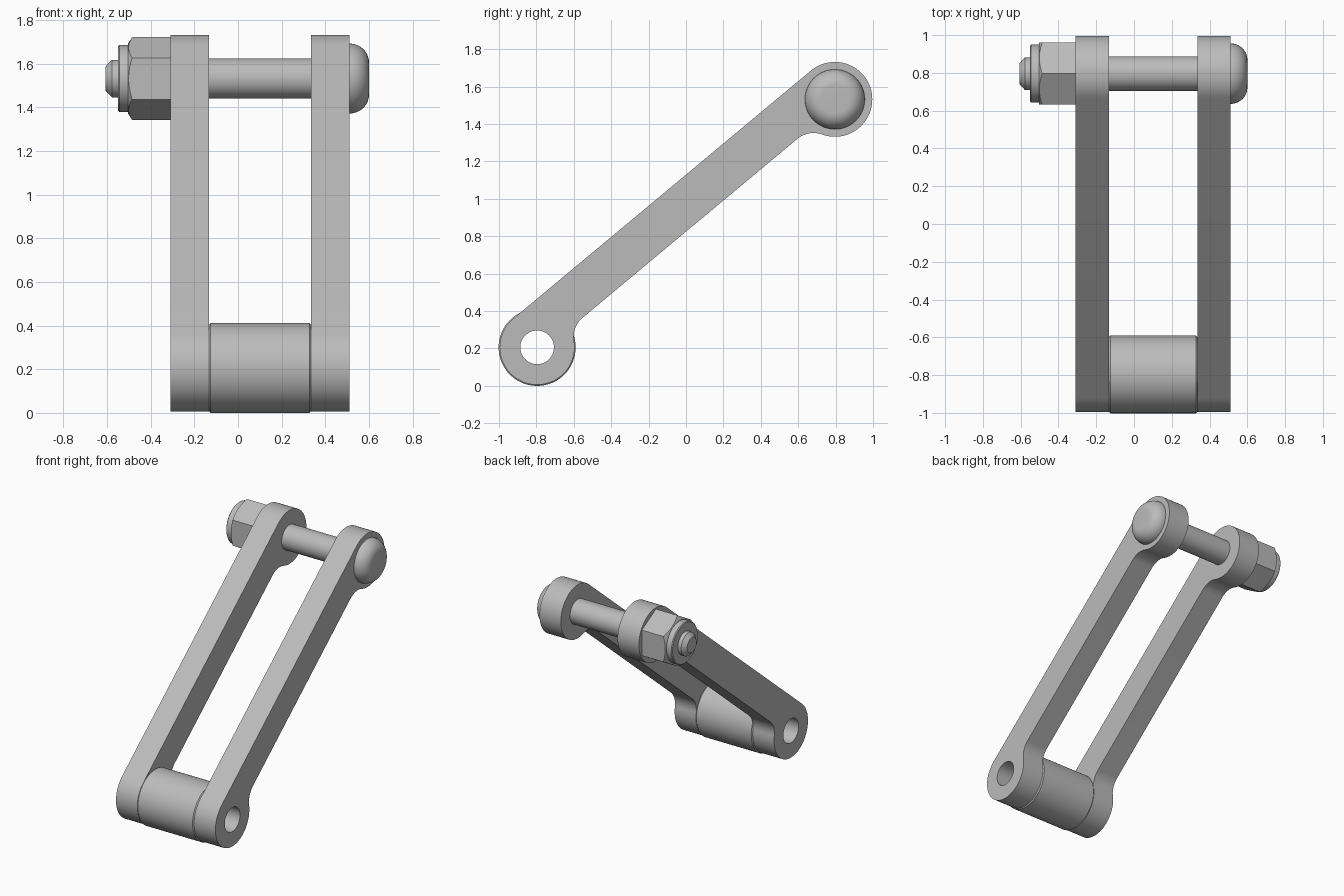
import bpy, bmesh
from math import sin, cos, pi, atan2, hypot, radians, sqrt
from mathutils import Matrix, Vector

cube = bpy.data.objects.get("Cube")
if cube:
    bpy.data.objects.remove(cube, do_unlink=True)

steel = bpy.data.materials.new("steel_grey")
steel.use_nodes = True
GREY = (0.5, 0.5, 0.5, 1)
steel.diffuse_color = GREY
steel.node_tree.nodes["Principled BSDF"].inputs["Base Color"].default_value = GREY

# Pivot axes as (y, z), with the arm running between them
LOW, HIGH = Vector((-0.796, 0.206)), Vector((0.796, 1.532))
SPAN = (HIGH - LOW).length
TILT = atan2(HIGH.y - LOW.y, HIGH.x - LOW.x)
SLEEVE_L, SLEEVE_R, ARM_W = -0.133, 0.335, 0.176
EYE_R, HOLE_R, BOLT_R = 0.2, 0.09, 0.092


def finish(name, bm):
    bmesh.ops.recalc_face_normals(bm, faces=bm.faces)
    mesh = bpy.data.meshes.new(name)
    bm.to_mesh(mesh)
    bm.free()
    mesh.materials.append(steel)
    obj = bpy.data.objects.new(name, mesh)
    bpy.context.collection.objects.link(obj)
    return obj


def smooth(obj):
    bpy.ops.object.select_all(action='DESELECT')
    obj.select_set(True)
    bpy.context.view_layer.objects.active = obj
    bpy.ops.object.shade_smooth_by_angle(angle=radians(28))


def lathe(name, profile, centre, steps=64, closed=False):
    """Spin (x, radius) points about an x axis through centre (y, z)."""
    bm = bmesh.new()
    rings = []
    for i in range(steps):
        a = 2 * pi * i / steps
        rings.append([bm.verts.new((x, centre.x + r * sin(a), centre.y + r * cos(a)))
                      for x, r in profile])
    count = len(profile)
    for i in range(steps):
        a, b = rings[i], rings[(i + 1) % steps]
        for j in range(count if closed else count - 1):
            k = (j + 1) % count
            bm.faces.new((a[j], a[k], b[k], b[j]))
    if not closed:
        for j in (0, -1):
            bm.faces.new([ring[j] for ring in rings])
    return finish(name, bm)


def arc(centre, r, start, end, steps):
    return [(centre[0] + r * cos(start + (end - start) * i / steps),
             centre[1] + r * sin(start + (end - start) * i / steps))
            for i in range(steps + 1)]


def arm(name, x):
    """Flat bar tangent to the eyes on top, filleted into them underneath."""
    fillet, under = 0.135, 0.034
    cy = -(under + fillet)
    cx = sqrt((EYE_R + fillet) ** 2 - cy ** 2)
    touch = atan2(cy, cx)
    half = arc((0, 0), EYE_R, pi / 2, 2 * pi + touch, 48)
    half += arc((cx, cy), fillet, touch + pi, pi / 2, 12)[1:]
    outline = half + [(SPAN - u, v) for u, v in reversed(half)]
    loops = [outline, arc((0, 0), HOLE_R, 0, 2 * pi, 48)[:-1],
             arc((SPAN, 0), BOLT_R, 0, 2 * pi, 48)[:-1]]
    bm = bmesh.new()
    edges = []
    for loop in loops:
        verts = [bm.verts.new((x, LOW.x + u * cos(TILT) - v * sin(TILT),
                               LOW.y + u * sin(TILT) + v * cos(TILT))) for u, v in loop]
        edges += [bm.edges.new((verts[i - 1], verts[i])) for i in range(len(verts))]
    bmesh.ops.triangle_fill(bm, edges=edges, use_beauty=True, use_dissolve=False)
    side = bmesh.ops.extrude_face_region(bm, geom=bm.faces[:], use_keep_orig=True)
    moved = [e for e in side["geom"] if isinstance(e, bmesh.types.BMVert)]
    bmesh.ops.translate(bm, verts=moved, vec=(ARM_W, 0, 0))
    smooth(finish(name, bm))


arm("right_arm", SLEEVE_L - ARM_W)
arm("left_arm", SLEEVE_R)

# Hollow sleeve with chamfered ends
R, C = 0.206, 0.008
smooth(lathe("spacer_sleeve", [
    (SLEEVE_L, HOLE_R), (SLEEVE_L, R - C), (SLEEVE_L + C, R),
    (SLEEVE_R - C, R), (SLEEVE_R, R - C), (SLEEVE_R, HOLE_R)], LOW, closed=True))

# Bolt: chamfered tip, shank and domed head in one turned profile
HEAD_X = SLEEVE_R + ARM_W
dome = [(HEAD_X + 0.089 * sin(a), 0.075 + 0.085 * cos(a))
        for a in (pi / 2 * i / 14 for i in range(15))]
smooth(lathe("bolt", [(-0.606, 0.056), (-0.578, 0.086), (-0.54, 0.086), (-0.53, BOLT_R),
                      (HEAD_X, BOLT_R)] + dome, HIGH))

# Hexagonal nut, its outer corners trimmed by a cone
NUT_IN, NUT_OUT = SLEEVE_L - ARM_W, -0.504
nut = lathe("nut", [(NUT_OUT, 0.19), (NUT_IN, 0.19)], HIGH, steps=6)
cone = lathe("nut_trim_cutter", [(NUT_OUT, 0.16), (NUT_OUT + 0.022, 0.195),
                                 (NUT_IN + 0.02, 0.25), (NUT_IN - -0.02, 0.25)][:3]
             + [(NUT_IN + 0.03, 0.25)], HIGH)
trim = nut.modifiers.new("corner_trim", 'BOOLEAN')
trim.operation, trim.solver, trim.object = 'INTERSECT', 'EXACT', cone
bpy.context.view_layer.objects.active = nut
bpy.ops.object.modifier_apply(modifier=trim.name)
bpy.data.objects.remove(cone, do_unlink=True)
smooth(nut)

# Locking collar on the outer face of the nut
smooth(lathe("nut_collar", [(-0.55, BOLT_R - 0.01), (-0.55, 0.148), (-0.544, 0.154),
                            (NUT_OUT + 0.004, 0.154)], HIGH))
